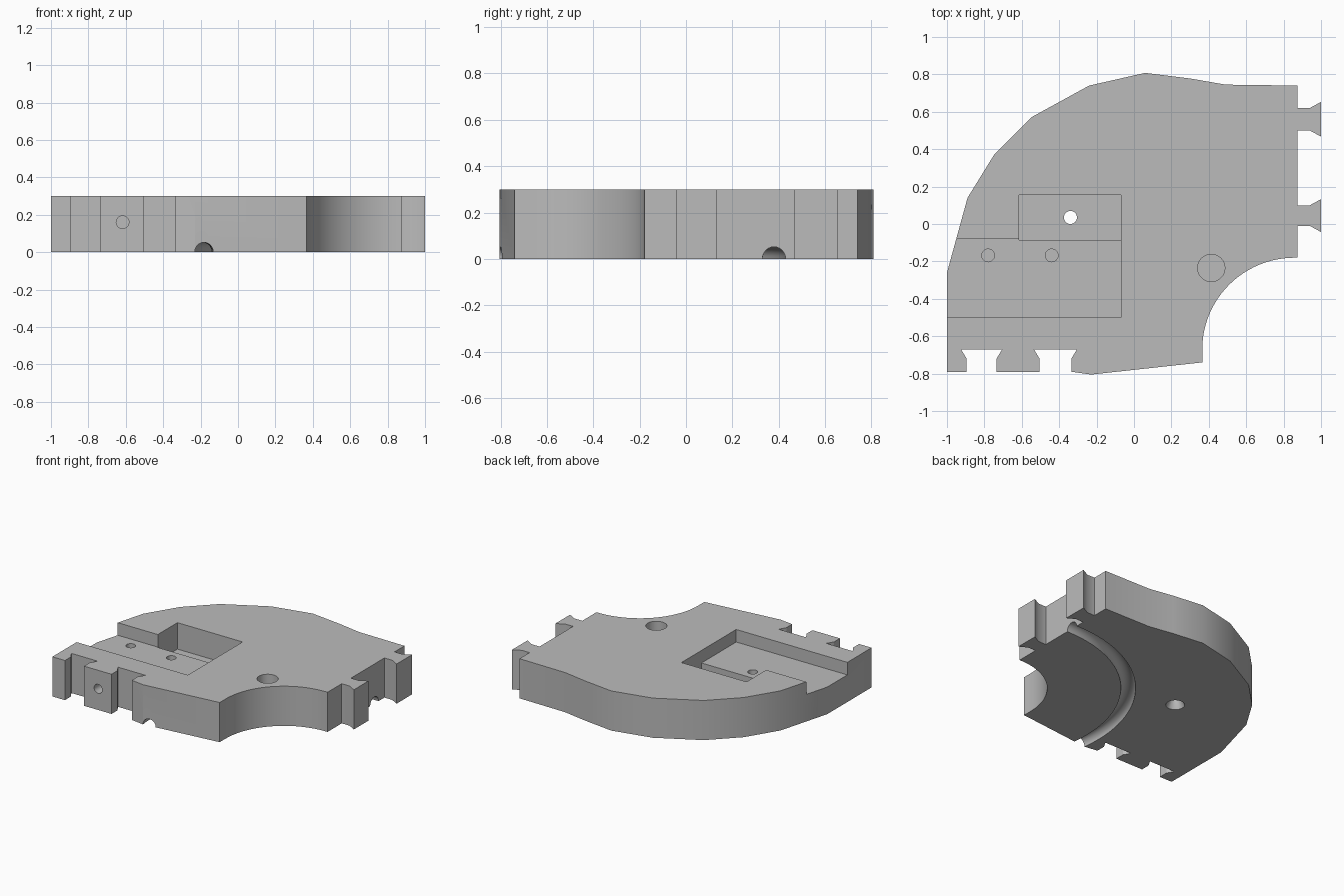
import bpy, bmesh, math
from mathutils import Matrix, Vector

cube = bpy.data.objects.get("Cube")
if cube:
    bpy.data.objects.remove(cube, do_unlink=True)

grey = bpy.data.materials.new("plain grey")
grey.use_nodes = True
colour = (0.5, 0.5, 0.5, 1)
grey.diffuse_color = colour
grey.node_tree.nodes["Principled BSDF"].inputs["Base Color"].default_value = colour

THICK = 0.30
ARC = Vector((0.86, -0.67))      # shared centre of the arc cut-out and the groove


def add_object(name, bm):
    bmesh.ops.recalc_face_normals(bm, faces=bm.faces)
    mesh = bpy.data.meshes.new(name)
    bm.to_mesh(mesh)
    bm.free()
    mesh.materials.append(grey)
    obj = bpy.data.objects.new(name, mesh)
    bpy.context.collection.objects.link(obj)
    return obj


def prism(name, outline, z0, z1):
    bm = bmesh.new()
    face = bm.faces.new([bm.verts.new((x, y, z0)) for x, y in outline])
    top = bmesh.ops.extrude_face_region(bm, geom=[face])["geom"]
    bmesh.ops.translate(bm, vec=(0, 0, z1 - z0),
                        verts=[v for v in top if isinstance(v, bmesh.types.BMVert)])
    return add_object(name, bm)


def box(name, x0, x1, y0, y1, z0, z1):
    return prism(name, [(x0, y0), (x1, y0), (x1, y1), (x0, y1)], z0, z1)


def cylinder(name, centre, r0, r1, depth, tilt=0):
    bm = bmesh.new()
    bmesh.ops.create_cone(bm, cap_ends=True, segments=32, radius1=r0, radius2=r1, depth=depth,
                          matrix=Matrix.Translation(centre) @ Matrix.Rotation(tilt, 4, "X"))
    return add_object(name, bm)


# Outline: front edge with two dovetail sockets
outline = [(-1, -0.79)]
for left, right in ((-0.895, -0.735), (-0.505, -0.335)):
    outline += [(left, -0.79), (left, -0.72), (left - 0.03, -0.67),
                (right + 0.03, -0.67), (right, -0.72), (right, -0.79)]
outline += [(-0.23, -0.805), (0.365, -0.74)]

# Concave arc at the front left corner
for i in range(25):
    a = math.pi - math.pi / 2 * i / 24
    outline.append((ARC.x + 0.495 * math.cos(a), ARC.y + 0.49 * math.sin(a)))
outline.append((0.875, -0.18))

# Two dovetail tabs on the side
for low, high in ((-0.01, 0.10), (0.50, 0.62)):
    outline += [(0.875, low), (0.94, low), (1, low - 0.033),
                (1, high + 0.033), (0.94, high), (0.875, high)]

# Rounded back
outline += [(0.875, 0.74), (0.49, 0.745), (0.30, 0.778), (0.06, 0.808), (-0.24, 0.74),
            (-0.55, 0.57), (-0.745, 0.375), (-0.89, 0.14), (-1, -0.26)]
plate = prism("plate", outline, 0, THICK)

# Semicircular groove under the plate
bm = bmesh.new()
ring = []
for i in range(24):
    a = math.tau * i / 24
    ring.append(bm.verts.new((ARC.x - 1.05 + 0.05 * math.cos(a), ARC.y, 0.052 * math.sin(a))))
face = bm.faces.new(ring)
bmesh.ops.rotate(bm, verts=ring, cent=(ARC.x, ARC.y, 0), matrix=Matrix.Rotation(math.radians(30), 3, "Z"))
spun = bmesh.ops.spin(bm, geom=[face], cent=(ARC.x, ARC.y, 0), axis=(0, 0, 1),
                      angle=math.radians(-150), steps=60)
groove = add_object("groove_cutter", bm)

# Pockets and holes
cutters = [
    groove,
    box("shelf_cutter", -1.2, -0.07, -0.50, -0.08, 0.205, 0.5),
    box("pocket_cutter", -0.615, -0.07, -0.085, 0.155, 0.10, 0.5),
    cylinder("through_hole_cutter", (-0.34, 0.035, 0.1), 0.035, 0.035, 0.4),
    cylinder("countersink_cutter", (-0.34, 0.035, 0.02), 0.075, 0.035, 0.08),
    cylinder("round_socket_cutter", (0.413, -0.235, 0.30), 0.073, 0.073, 0.30),
    cylinder("front_hole_cutter", (-0.617, -0.79, 0.16), 0.034, 0.034, 0.5, math.pi / 2),
]
for x in (-0.78, -0.44):
    cutters.append(cylinder("shelf_hole_cutter", (x, -0.168, 0.205), 0.034, 0.034, 0.2))

bpy.context.view_layer.objects.active = plate
for cutter in cutters:
    cutter.hide_render = True
    mod = plate.modifiers.new(cutter.name, "BOOLEAN")
    mod.operation = "DIFFERENCE"
    mod.solver = "EXACT"
    mod.object = cutter
    bpy.ops.object.modifier_apply(modifier=mod.name)
    bpy.data.objects.remove(cutter, do_unlink=True)

bpy.ops.object.select_all(action="DESELECT")
plate.select_set(True)
bpy.ops.object.shade_smooth_by_angle(angle=math.radians(30))
